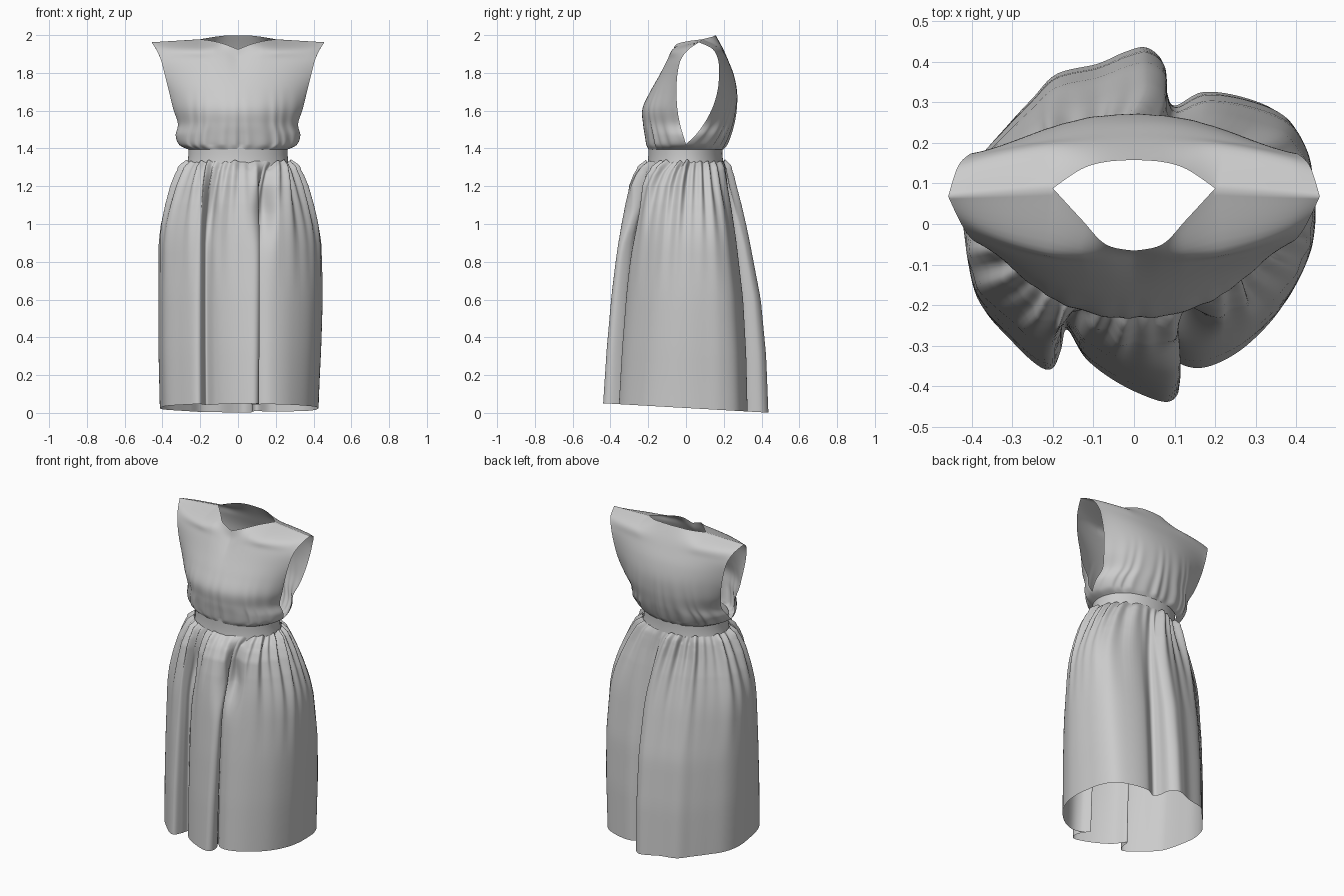
import bpy, bmesh, math
from mathutils import Vector as V

if "Cube" in bpy.data.objects:
    bpy.data.objects.remove(bpy.data.objects["Cube"])


def spline(pts, t, closed=False):
    """Catmull-Rom point on a list of vectors, t in 0..1."""
    n = len(pts)
    segs = n if closed else n - 1
    f = t * segs
    i = min(int(f), segs - 1)
    f -= i
    g = (lambda k: pts[k % n]) if closed else (lambda k: pts[max(0, min(n - 1, k))])
    a, b, c, d = g(i - 1), g(i), g(i + 1), g(i + 2)
    return 0.5 * (2 * b + (c - a) * f + (2 * a - 5 * b + 4 * c - d) * f * f
                  + (3 * b - a - 3 * c + d) * f ** 3)


def lookup(table, z):
    """Linear interpolation in rows (z, a, b...) with z falling."""
    for p, q in zip(table, table[1:]):
        if z >= q[0]:
            k = (p[0] - z) / (p[0] - q[0])
            return [m + (n - m) * k for m, n in zip(p[1:], q[1:])]
    return table[-1][1:]


def bump(v, centre, width):
    return math.exp(-((v - centre) / width) ** 2)


def sheet(name, rows, wrap=False):
    """Quad surface through rows of points."""
    n = len(rows[0])
    verts = [p for r in rows for p in r]
    faces = [(j * n + i, j * n + (i + 1) % n, (j + 1) * n + (i + 1) % n, (j + 1) * n + i)
             for j in range(len(rows) - 1) for i in range(n if wrap else n - 1)]
    me = bpy.data.meshes.new(name)
    me.from_pydata(verts, [], faces)
    me.shade_smooth()
    ob = bpy.data.objects.new(name, me)
    bpy.context.collection.objects.link(ob)
    return ob


def waist(a, rx=0.268, ry=0.2):
    return V((rx * math.cos(a), ry * math.sin(a) - 0.003))


# Skirt: hem outline with overlapping folds, blended up to the waist
HEM = [(-.41, -.03), (-.38, -.19), (-.30, -.29), (-.235, -.35), (-.20, -.355),
       (-.18, -.31), (-.165, -.26), (-.12, -.33), (-.05, -.385), (.03, -.425),
       (.085, -.438), (.11, -.41), (.10, -.355), (.07, -.30), (.115, -.345),
       (.18, -.352), (.27, -.305), (.36, -.21), (.41, -.10), (.425, 0),
       (.42, .10), (.405, .19), (.36, .27), (.27, .312), (.17, .325),
       (.10, .292), (.078, .33), (.07, .40), (.03, .435), (-.02, .425),
       (-.09, .395), (-.19, .37), (-.25, .31), (-.31, .245), (-.38, .16), (-.41, .07)]
hem_pts = [V(p) for p in HEM]
# z, spread in x, spread in y at front, at back, gather depth
FLARE = [(1.33, 0, 0, 0, .004), (1.30, .22, .17, .08, .012), (1.26, .36, .3, .13, .014),
         (1.2, .54, .43, .2, .013), (1.1, .77, .53, .34, .009), (1.0, .95, .61, .46, .006),
         (.9, 1.04, .67, .57, .003), (.6, 1.06, .81, .83, 0), (.3, 1.05, .92, .95, 0),
         (0, 1, 1, 1, 0)]
N = 432
dense = [spline(hem_pts, i / 2000, True) for i in range(2000)]
# even spacing along the outline
cum = [0]
for i in range(2000):
    cum.append(cum[-1] + (dense[(i + 1) % 2000] - dense[i]).length)
ring, j = [], 0
for i in range(N):
    while cum[j + 1] < cum[-1] * i / N:
        j += 1
    ring.append((dense[j], math.radians(184) + math.tau * i / N))
heights = [1.33 - .012 * k for k in range(24)] + [1.04 - .052 * k for k in range(21)]
heights[-1] = 0
rows = []
for z in heights:
    fx, front, back, amp = lookup(FLARE, z)
    row = []
    for h, a in ring:
        w = waist(a, .272, .205)
        wave = (.7 * math.sin(31 * a + 2 * math.sin(3 * a)) + .6 * math.sin(18 * a + 2 * math.sin(5 * a))
                + .5 * math.sin(11 * a + 1.3))
        k = min(1, max(0, h.y / .3 + .5))
        fy = front + (back - front) * k
        x = w.x + (h.x - w.x) * fx
        y = w.y + (h.y - w.y) * fy
        if x > 0:
            x *= 1 + .03 * bump(z, .65, .4)
        # hollows between the front folds below the gathers
        if h.y < 0:
            y += bump(z, 1.06, .14) * (.055 * bump(x, .14, .05) + .03 * bump(x, -.14, .035))
        lift = (.026 - .057 * h.y) * (1 - z / 1.33)
        row.append((x + math.cos(a) * amp * wave, y + math.sin(a) * amp * wave,
                    z + max(0, lift) + (.007 * wave if z > 1.29 else 0)))
    rows.append(row)
skirt = sheet("skirt", rows, True)

# Waistband
rows = []
for z, rx, ry in [(1.30, .272, .203), (1.33, .266, .199), (1.37, .262, .196), (1.41, .264, .197)]:
    rows.append([(*waist(math.tau * i / 96, rx, ry), z) for i in range(96)])
waistband = sheet("waistband", rows, True)

# Bodice panels: z, half width, centre y, armhole edge y, roundness power
FRONT = [(1.395, .264, -.198, 0, .5), (1.42, .312, -.207, 0, .55), (1.47, .33, -.216, -.015, .65),
         (1.53, .318, -.226, -.032, .7), (1.61, .343, -.230, -.046, .8), (1.70, .365, -.190, -.05, .9),
         (1.79, .387, -.143, -.046, 1), (1.87, .408, -.103, -.028, 1), (1.925, .432, -.077, .012, 1)]
BACK = [(1.395, .264, .196, 0, .5), (1.42, .312, .212, 0, .55), (1.47, .33, .233, .05, .65),
        (1.53, .318, .252, .095, .75), (1.61, .343, .267, .138, .9), (1.70, .365, .27, .166, 1.1),
        (1.79, .387, .253, .175, 1.2), (1.87, .408, .222, .17, 1.2), (1.93, .435, .195, .14, 1)]
# neckline and shoulder seam, centre to outer edge
NECK_FRONT = [V(p) for p in [(0, -.066, 1.925), (.07, -.05, 1.952), (.13, .012, 1.968), (.20, .088, 1.978)]]
NECK_BACK = [V(p) for p in [(0, .158, 1.998), (.07, .153, 1.997), (.13, .135, 1.99), (.20, .088, 1.978)]]
SEAM_END = V((.458, .068, 1.962))


def bodice(name, table, neck):
    cols = []
    for i in range(-60, 61):
        s, sg = abs(i) / 60, (1 if i >= 0 else -1)
        end = spline(neck, s * 2) if s <= .5 else neck[-1].lerp(SEAM_END, s * 2 - 1)
        ctrl = []
        for z, w, yc, ya, p in table:
            k = max(0, 1 - p) * 2          # even angles where the section is round
            u = s * (1 - k) + math.sin(s * math.pi / 2) * k
            y = ya + (yc - ya) * max(0, 1 - u ** 2.2) ** p
            # rows under the neckline dip with it
            dip = max(0, z - 1.75) / .18
            ctrl.append(V((w * u, y, z - dip * max(0, 1.965 - end.z))))
        ctrl.append(end)
        col = []
        for jj in range(55):
            q = spline(ctrl, jj / 54)
            # soft gathers rising from the waist
            fade = max(0, 1 - (q.z - 1.4) / .35) ** 1.5 * min(1, max(0, q.z - 1.39) / .03) * (1 - s ** 6)
            q.y += .005 * fade * (math.sin(i * .62 + math.sin(i * .2)) + .8 * math.sin(i * .33 + 1))
            col.append((q.x * sg, q.y, q.z))
        cols.append(col)
    return sheet(name, cols)


# Sew the two panels at the shoulders and underarms
parts = [bodice("bodice", FRONT, NECK_FRONT), bodice("bodice_back", BACK, NECK_BACK)]
for o in parts:
    o.select_set(True)
bpy.context.view_layer.objects.active = parts[0]
bpy.ops.object.join()
for ob in (skirt, waistband, parts[0]):
    bm = bmesh.new()
    bm.from_mesh(ob.data)
    bmesh.ops.remove_doubles(bm, verts=bm.verts, dist=.0005)
    bmesh.ops.recalc_face_normals(bm, faces=bm.faces)
    bm.to_mesh(ob.data)
    bm.free()
